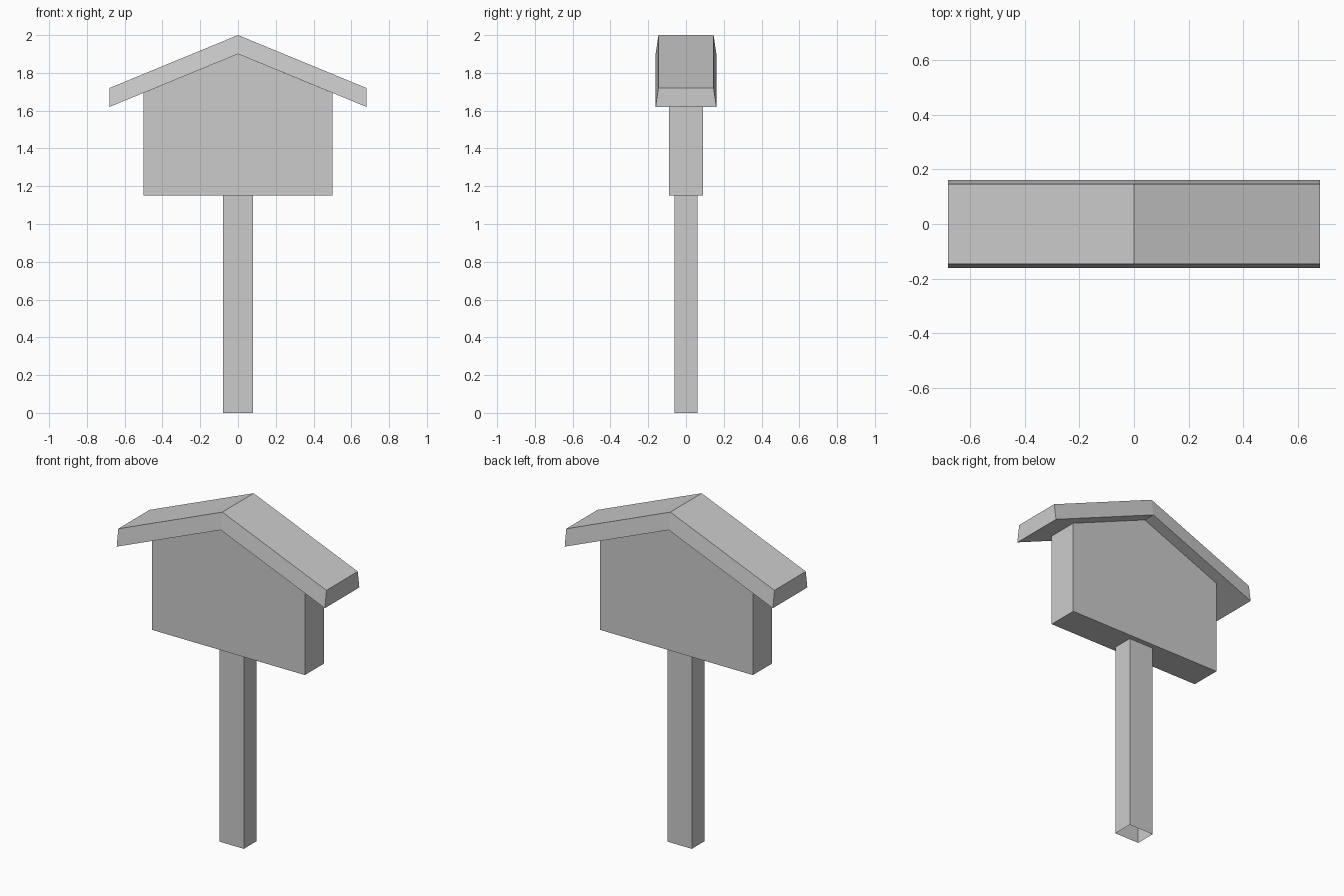
import bpy, bmesh

if "Cube" in bpy.data.objects:
    bpy.data.objects.remove(bpy.data.objects["Cube"])


def loft(name, front, front_y, back_y, open_faces=()):
    """Bridge an x/z profile between front and back y values given per point."""
    bm = bmesh.new()
    a = [bm.verts.new((x, y, z)) for (x, z), y in zip(front, front_y)]
    b = [bm.verts.new((x, y, z)) for (x, z), y in zip(front, back_y)]
    n = len(front)
    for i in range(n):
        if i not in open_faces:
            j = (i + 1) % n
            bm.faces.new((a[i], b[i], b[j], a[j]))
    return bm, a, b


def finish(bm, name):
    bmesh.ops.recalc_face_normals(bm, faces=bm.faces)
    mesh = bpy.data.meshes.new(name)
    bm.to_mesh(mesh)
    bm.free()
    obj = bpy.data.objects.new(name, mesh)
    bpy.context.collection.objects.link(obj)
    return obj


# Post: square tube, open at both ends
W, D, H = 0.08, 0.06, 1.15
bm, a, b = loft("post", [(-W, 0), (W, 0), (W, H), (-W, H)], [-D] * 4, [D] * 4, (0, 2))
bm.faces.new(a)
bm.faces.new(b)
finish(bm, "post")

# Board: gabled panel whose top follows the roof underside
panel = [(-0.5, H), (0.5, H), (0.5, 1.694), (0, 1.9), (-0.5, 1.694)]
bm, a, b = loft("board", panel, [-0.09] * 5, [0.09] * 5)
bm.faces.new(a)
bm.faces.new(b)
finish(bm, "board")

# Roof: chevron slab, deeper along its lower edge
chevron = [(-0.68, 1.62), (0, 1.9), (0.68, 1.62), (0.68, 1.72), (0, 2.0), (-0.68, 1.72)]
depth = [0.161] * 3 + [0.146] * 3
bm, a, b = loft("roof", chevron, [-d for d in depth], depth)
for s in (a, b):
    bm.faces.new((s[0], s[1], s[4], s[5]))
    bm.faces.new((s[1], s[2], s[3], s[4]))
finish(bm, "roof")
